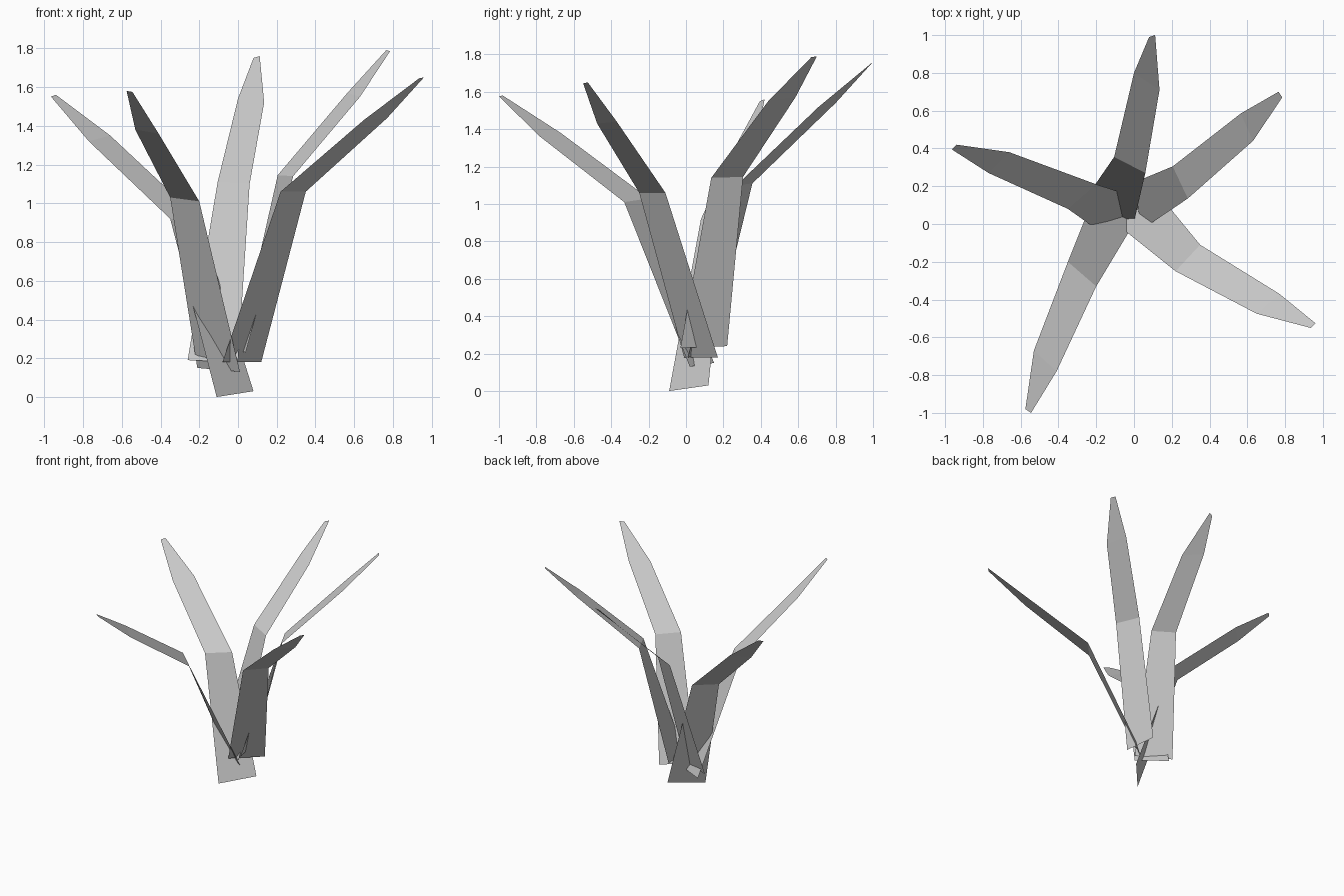
import bpy

# Each leaf blade: left/right edge points at base, bend, shoulder and tip
LEAVES = {
    "front_right_leaf": (
        [(-0.08, -0.01, 0.18), (0.22, -0.25, 1.06), (0.65, -0.475, 1.43), (0.935, -0.55, 1.645)],
        [(0.12, 0.17, 0.18), (0.35, -0.11, 1.06), (0.77, -0.37, 1.44), (0.96, -0.525, 1.65)]),
    "front_left_leaf": (
        [(-0.21, 0.15, 0.15), (-0.35, -0.20, 1.03), (-0.53, -0.67, 1.38), (-0.575, -0.98, 1.58)],
        [(0.01, 0.02, 0.13), (-0.20, -0.33, 1.01), (-0.41, -0.78, 1.36), (-0.545, -1.0, 1.575)]),
    "back_left_leaf": (
        [(-0.11, -0.09, 0.00), (-0.35, 0.08, 0.92), (-0.77, 0.27, 1.32), (-0.965, 0.395, 1.55)],
        [(0.08, 0.12, 0.03), (-0.20, 0.21, 0.92), (-0.66, 0.38, 1.35), (-0.94, 0.42, 1.56)]),
    "back_leaf": (
        [(-0.26, 0.13, 0.19), (-0.105, 0.355, 1.11), (0.0, 0.80, 1.54), (0.08, 0.99, 1.75)],
        [(0.0, 0.01, 0.18), (0.06, 0.27, 1.10), (0.135, 0.71, 1.52), (0.112, 1.0, 1.76)]),
    "back_right_leaf": (
        [(0.0, 0.22, 0.24), (0.205, 0.305, 1.145), (0.565, 0.585, 1.57), (0.765, 0.70, 1.79)],
        [(0.04, -0.03, 0.23), (0.285, 0.135, 1.14), (0.63, 0.44, 1.55), (0.785, 0.67, 1.785)]),
}


def leaf(name, left, right):
    """Flat-shaded strip of quads between the two leaf edges."""
    n = len(left)
    faces = [(i, n + i, n + i + 1, i + 1) for i in range(n - 1)]
    mesh = bpy.data.meshes.new(name)
    mesh.from_pydata(left + right, [], faces)
    mesh.update()
    obj = bpy.data.objects.new(name, mesh)
    bpy.context.collection.objects.link(obj)
    return obj


for name, (left, right) in LEAVES.items():
    leaf(name, left, right)
